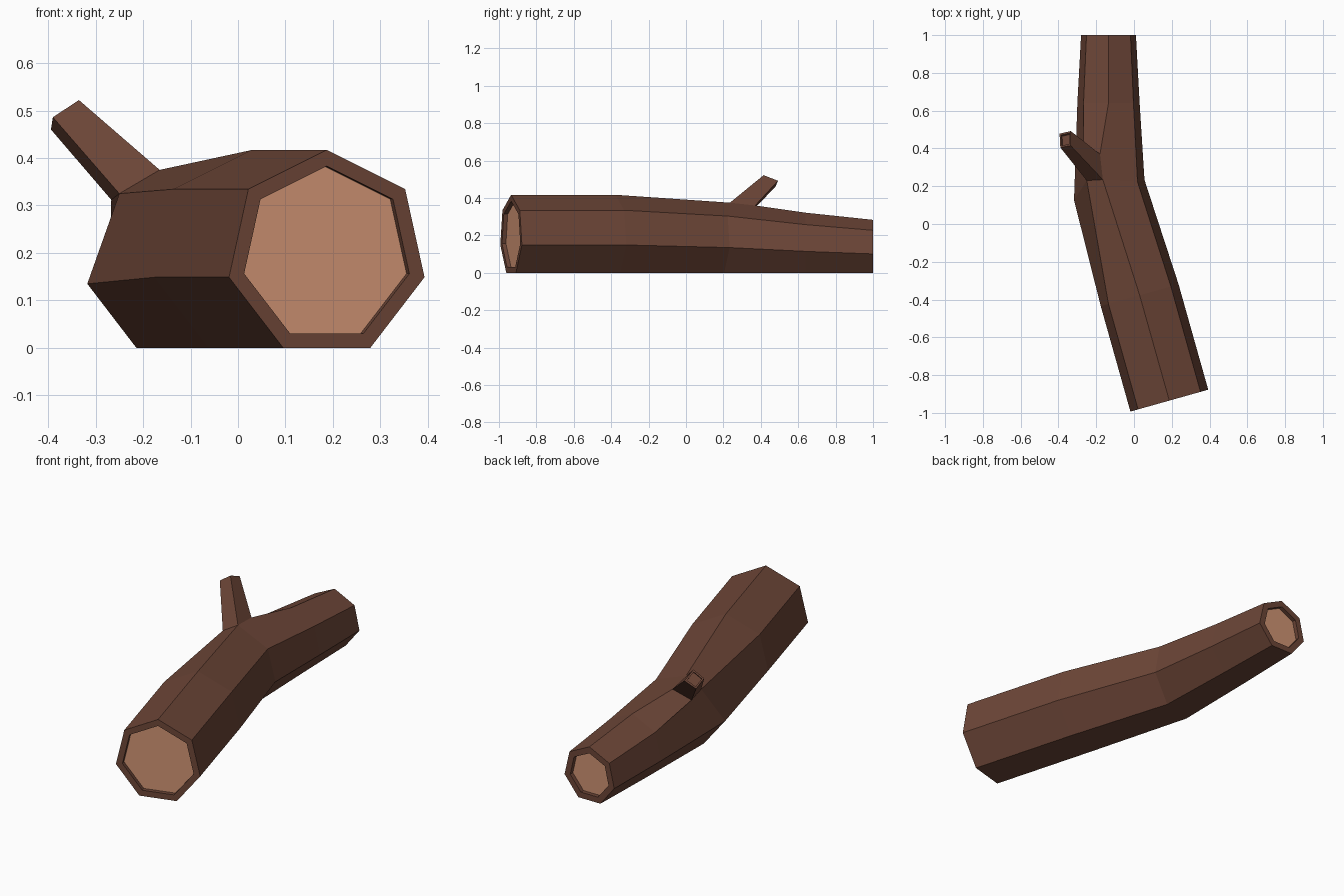
import bpy, bmesh
from math import sin, cos, pi, radians
from mathutils import Vector

if "Cube" in bpy.data.objects:
    bpy.data.objects.remove(bpy.data.objects["Cube"])

SIDES = 7


def material(name, color):
    m = bpy.data.materials.new(name)
    m.diffuse_color = color
    m.use_nodes = True
    m.node_tree.nodes["Principled BSDF"].inputs["Base Color"].default_value = m.diffuse_color
    return m


bm = bmesh.new()


def ring(x, y, r, tilt, zc=None, depth=0.0):
    """Seven-sided section with a corner on top, resting on the ground by default."""
    t = radians(tilt)
    u = Vector((cos(t), sin(t), 0))
    axis = Vector((-sin(t), cos(t), 0))
    c = Vector((x, y, r * cos(pi / SIDES) if zc is None else zc)) + axis * depth
    return [bm.verts.new(c + r * (sin(a) * u + Vector((0, 0, cos(a)))))
            for a in (2 * pi * k / SIDES for k in range(SIDES))]


def bridge(a, b, skip=()):
    n = len(a)
    for k in range(n):
        if k not in skip:
            j = (k + 1) % n
            bm.faces.new((a[k], a[j], b[j], b[k]))


# Trunk sections: x, y, radius, tilt
specs = [(0.187, -0.935, 0.2194, 15.7), (0.03, -0.377, 0.2194, 15.7),
         (-0.131, 0.18, 0.199, 16), (-0.135, 0.64, 0.169, 0),
         (-0.135, 1.0, 0.149, 0)]
rings = [ring(*s) for s in specs]
r3, r4 = rings[2], rings[3]

# Branch root pulls two corners of the third section out of line
r3[0].co = (-0.165, 0.235, 0.375)
r3[6].co = (-0.25, 0.23, 0.325)
back_right = bm.verts.new((-0.18, 0.37, 0.36))
back_left = bm.verts.new((-0.267, 0.335, 0.312))

for i in range(4):
    bridge(rings[i], rings[i + 1], skip=(0, 5, 6) if i == 2 else ())
bm.faces.new((r3[0], r3[1], r4[1], r4[0], back_right))
bm.faces.new((r3[5], r3[6], back_left, r4[6], r4[5]))
bm.faces.new((back_left, back_right, r4[0], r4[6]))

# Cut ends: bark rim, short recess and pale wood
for i, inward in ((0, 1), (4, -1)):
    x, y, r, tilt = specs[i]
    zc = r * cos(pi / SIDES)
    rim = ring(x, y, r - 0.034, tilt, zc)
    floor = ring(x, y, r - 0.034, tilt, zc, 0.022 * inward)
    bridge(rings[i], rim)
    bridge(rim, floor)
    bm.faces.new(floor).material_index = 1

# Branch stub with a slightly sunken tip
root = [r3[0], r3[6], back_left, back_right]
tip_pos = [Vector(p) for p in ((-0.335, 0.415, 0.522), (-0.39, 0.405, 0.486),
                               (-0.394, 0.478, 0.46), (-0.335, 0.492, 0.492))]
mid = sum(tip_pos, Vector()) / 4
axis = (mid - sum((v.co for v in root), Vector()) / 4).normalized()
tip = [bm.verts.new(p) for p in tip_pos]
lip = [bm.verts.new(p.lerp(mid, 0.25)) for p in tip_pos]
sunk = [bm.verts.new(p.lerp(mid, 0.25) - axis * 0.01) for p in tip_pos]
for a, b in ((root, tip), (tip, lip), (lip, sunk)):
    bridge(a, b)
bm.faces.new(sunk)

bmesh.ops.recalc_face_normals(bm, faces=bm.faces[:])
mesh = bpy.data.meshes.new("log")
bm.to_mesh(mesh)
bm.free()
mesh.materials.append(material("bark", (0.15, 0.06, 0.038, 1)))
mesh.materials.append(material("cut_wood", (0.62, 0.29, 0.17, 1)))
log = bpy.data.objects.new("log", mesh)
bpy.context.collection.objects.link(log)
